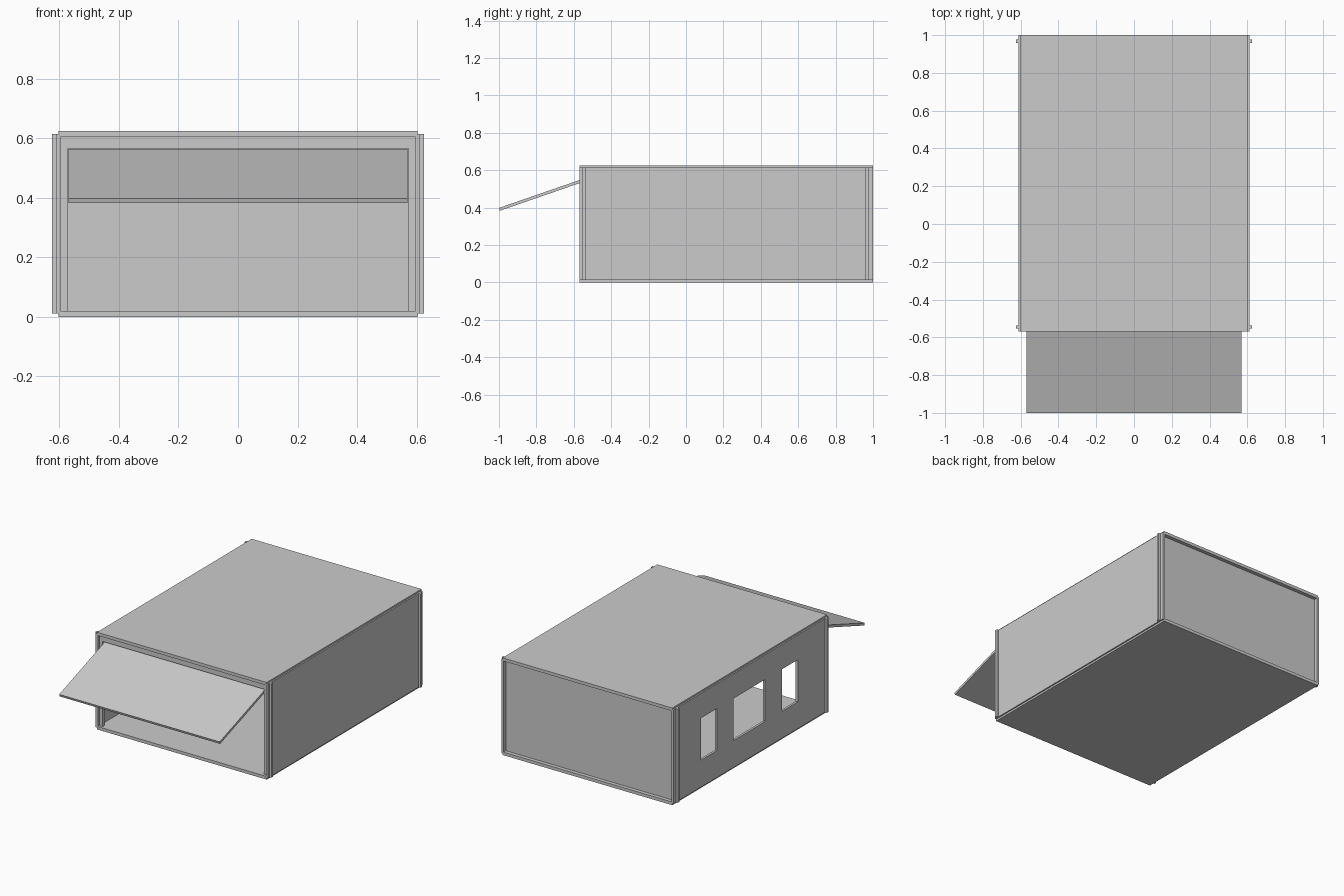
import bpy, bmesh

if "Cube" in bpy.data.objects:
    bpy.data.objects.remove(bpy.data.objects["Cube"])


def box(name, x, y, z):
    """Axis-aligned box from (min, max) ranges."""
    bm = bmesh.new()
    bmesh.ops.create_cube(bm, size=1)
    for v in bm.verts:
        for i, (lo, hi) in enumerate((x, y, z)):
            v.co[i] = hi if v.co[i] > 0 else lo
    me = bpy.data.meshes.new(name)
    bm.to_mesh(me)
    bm.free()
    ob = bpy.data.objects.new(name, me)
    bpy.context.collection.objects.link(ob)
    return ob


def cut(ob, *ranges):
    """Cut a box-shaped opening and bake the result."""
    cutter = box("cutter", *ranges)
    cutter.hide_render = True
    mod = ob.modifiers.new("opening", 'BOOLEAN')
    mod.operation, mod.solver, mod.object = 'DIFFERENCE', 'EXACT', cutter
    deps = bpy.context.evaluated_depsgraph_get()
    me = bpy.data.meshes.new_from_object(ob.evaluated_get(deps))
    ob.modifiers.clear()
    ob.data = me
    bpy.data.objects.remove(cutter)


LENGTH = (-0.57, 1.0)
WALL_Z = (0.012, 0.614)

# Floor and roof slabs
box("floor", (-0.603, 0.603), LENGTH, (0, 0.02))
box("roof", (-0.603, 0.603), LENGTH, (0.604, 0.624))

# Side walls, the left one with three windows
box("right_wall", (0.597, 0.612), LENGTH, WALL_Z)
left = box("left_wall", (-0.612, -0.597), LENGTH, WALL_Z)
for window in ((0.56, 0.72), (0.07, 0.39), (-0.26, -0.10)):
    cut(left, (-0.7, -0.5), window, (0.185, 0.455))

# End panels slot through the side walls; the front has a wide doorway
box("back_panel", (-0.625, 0.625), (0.959, 0.976), WALL_Z)
front = box("front_panel", (-0.625, 0.625), (-0.554, -0.537), WALL_Z)
cut(front, (-0.573, 0.573), (-0.7, -0.4), (0.02, 0.566))

# Tilted front flap, swung outward from the top of the doorway
flap = box("front_flap", (-0.57, 0.57), (0, 1), (0, 1))
for v in flap.data.vertices:
    y, z = (-0.52, 0.564) if v.co.y > 0.5 else (-1.0, 0.398)
    if v.co.z < 0.5:
        y, z = y + 0.005, z - 0.015
    v.co.y, v.co.z = y, z
